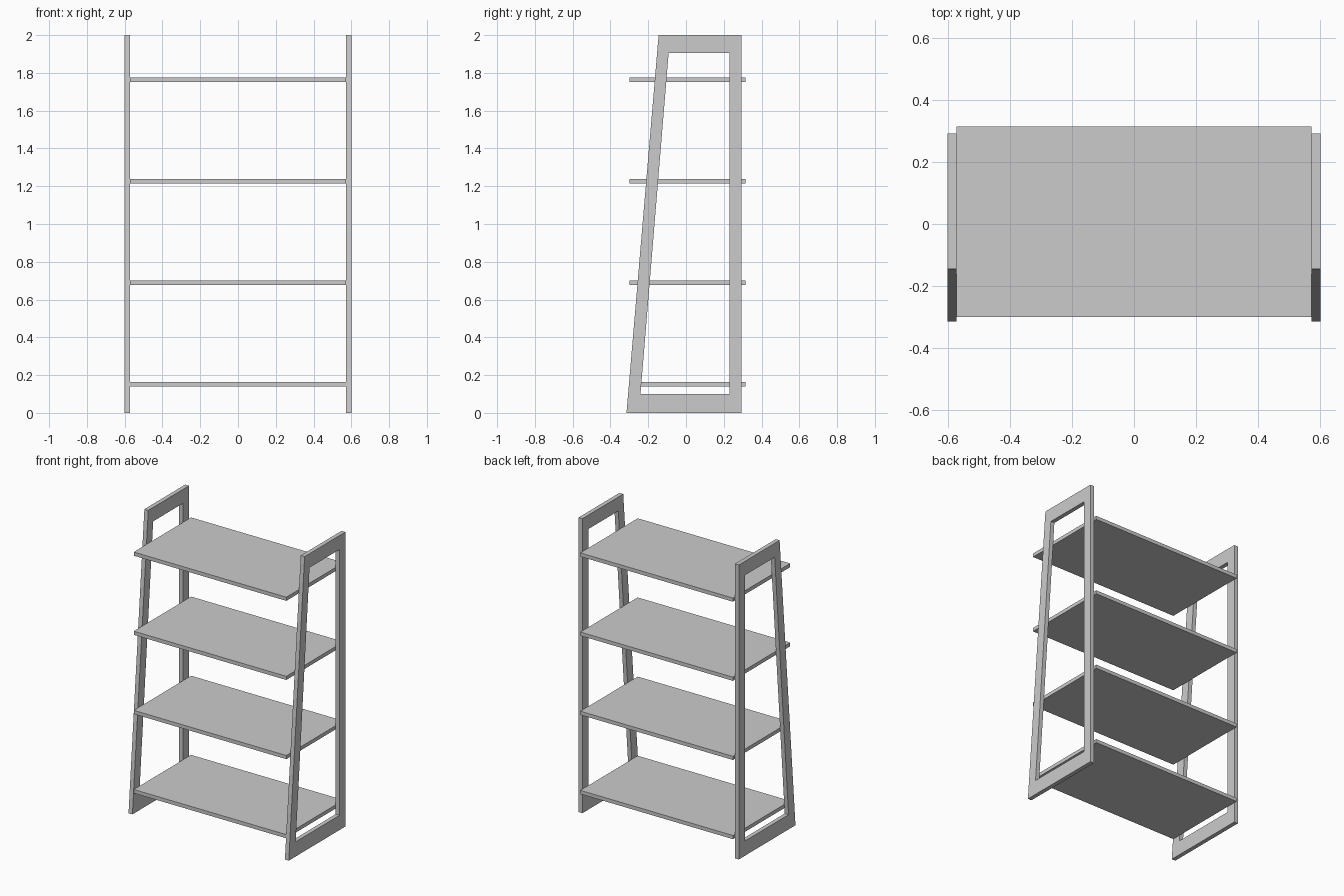
import bpy, bmesh

if "Cube" in bpy.data.objects:
    bpy.data.objects.remove(bpy.data.objects["Cube"])

X_IN, X_OUT = 0.573, 0.602


def mesh_object(name, bm):
    bmesh.ops.recalc_face_normals(bm, faces=bm.faces)
    me = bpy.data.meshes.new(name)
    bm.to_mesh(me)
    bm.free()
    ob = bpy.data.objects.new(name, me)
    bpy.context.collection.objects.link(ob)
    return ob


# Side frame: trapezoid ring (y, z) with a raked front leg, extruded in x
outer = [(-0.315, 0), (0.293, 0), (0.293, 2.0), (-0.145, 2.0)]
inner = [(-0.241, 0.10), (0.229, 0.10), (0.229, 1.905), (-0.092, 1.905)]


def side_frame(name, x, width):
    bm = bmesh.new()
    o = [bm.verts.new((x, y, z)) for y, z in outer]
    i = [bm.verts.new((x, y, z)) for y, z in inner]
    for k in range(4):
        n = (k + 1) % 4
        bm.faces.new((o[k], o[n], i[n], i[k]))
    ext = bmesh.ops.extrude_face_region(bm, geom=bm.faces[:])
    verts = [v for v in ext["geom"] if isinstance(v, bmesh.types.BMVert)]
    bmesh.ops.translate(bm, vec=(width, 0, 0), verts=verts)
    # Keep the first cap so the frame is closed
    if any(e.is_boundary for e in bm.edges):
        bmesh.ops.bridge_loops(bm, edges=[e for e in bm.edges if e.is_boundary])
    return mesh_object(name, bm)


side_frame("right_side_frame", X_IN, X_OUT - X_IN)
side_frame("left_side_frame", -X_OUT, X_OUT - X_IN)

# Four identical shelves between the frames
Y0, Y1, THICK = -0.30, 0.315, 0.025
for k in range(4):
    bm = bmesh.new()
    bmesh.ops.create_cube(bm, size=1)
    bmesh.ops.scale(bm, vec=(2 * X_IN, Y1 - Y0, THICK), verts=bm.verts)
    bmesh.ops.translate(bm, vec=(0, (Y0 + Y1) / 2, 0.151 + k * 0.5375), verts=bm.verts)
    mesh_object(f"shelf_{k + 1}", bm)
